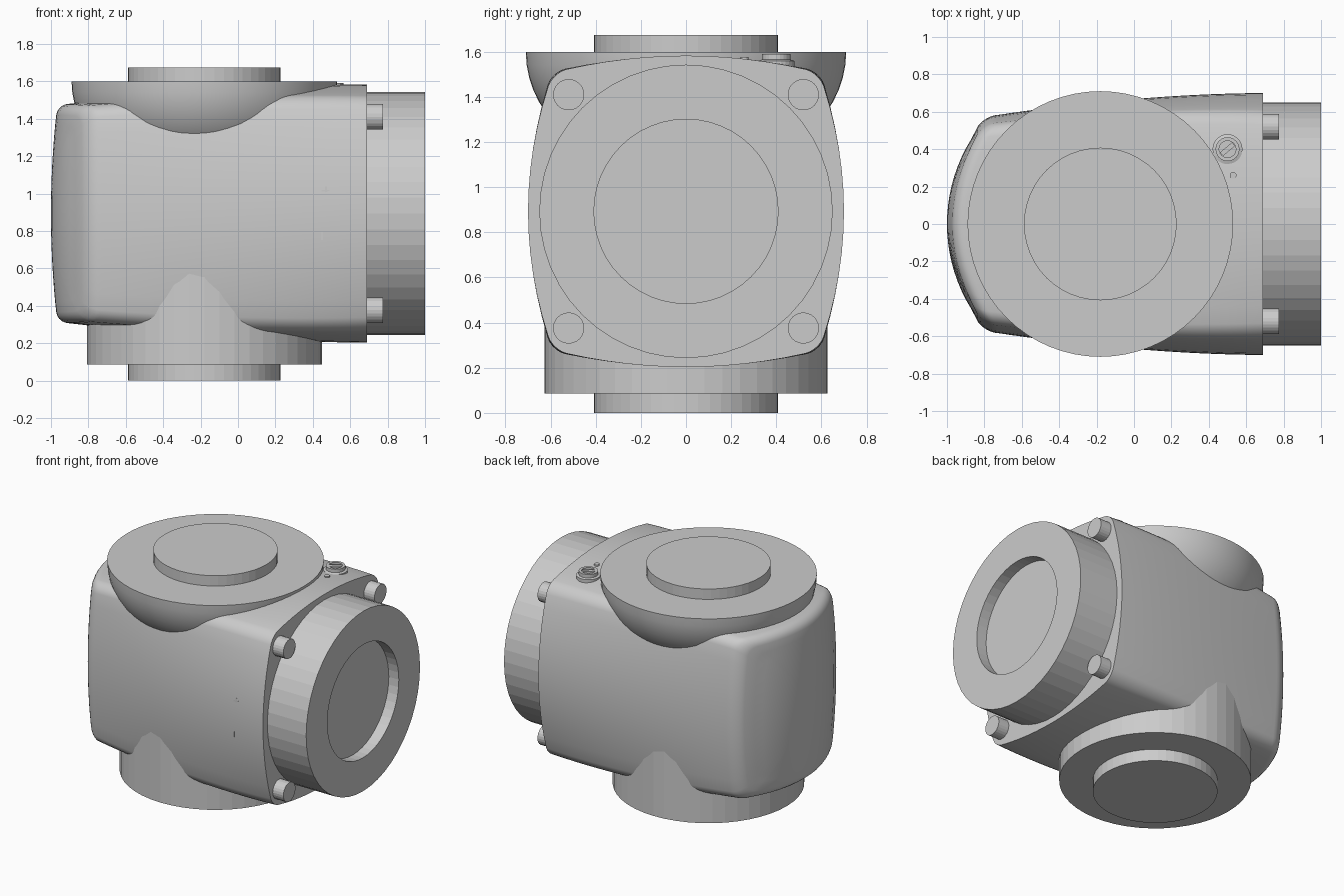
import bpy, bmesh, math
from mathutils import Matrix, Vector

cube = bpy.data.objects.get("Cube")
if cube:
    bpy.data.objects.remove(cube, do_unlink=True)

grey = bpy.data.materials.new("cast_grey")
grey.use_nodes = True
COLOUR = (0.6, 0.6, 0.6, 1)
grey.diffuse_color = COLOUR
grey.node_tree.nodes["Principled BSDF"].inputs["Base Color"].default_value = COLOUR

AXIS_X = -0.18   # vertical port axis
MID_Z = 0.893    # height of the horizontal port axis
END_X = 0.69     # mounting face of the body
UP = Matrix()
TO_RIGHT = Matrix.Rotation(math.pi / 2, 4, 'Y')


def finish(name, bm, smooth=False):
    bmesh.ops.remove_doubles(bm, verts=bm.verts, dist=1e-5)
    bmesh.ops.recalc_face_normals(bm, faces=bm.faces)
    mesh = bpy.data.meshes.new(name)
    bm.to_mesh(mesh)
    bm.free()
    mesh.materials.append(grey)
    ob = bpy.data.objects.new(name, mesh)
    bpy.context.collection.objects.link(ob)
    if smooth:
        bpy.ops.object.select_all(action='DESELECT')
        ob.select_set(True)
        bpy.context.view_layer.objects.active = ob
        bpy.ops.object.shade_smooth_by_angle(angle=math.radians(35))
    return ob


def lathe(name, profile, loc, turn=UP, steps=48, smooth=False):
    """Revolve (radius, height) points about the local z axis."""
    bm = bmesh.new()
    vs = [bm.verts.new((r, 0, h)) for r, h in profile]
    es = [bm.edges.new(pair) for pair in zip(vs, vs[1:])]
    bmesh.ops.spin(bm, geom=vs + es, cent=(0, 0, 0), axis=(0, 0, 1),
                   angle=2 * math.pi, steps=steps)
    bm.transform(Matrix.Translation(loc) @ turn)
    return finish(name, bm, smooth)


def disc(name, r, h, loc, turn=UP, steps=48):
    return lathe(name, [(0, 0), (r, 0), (r, h), (0, h)], loc, turn, steps)


def box(name, size, loc, turn=UP):
    bm = bmesh.new()
    bmesh.ops.create_cube(bm, size=1)
    bm.transform(Matrix.Translation(loc) @ turn @ Matrix.Diagonal((*size, 1)))
    return finish(name, bm)


# Body: bulged rounded-square sections lofted to a domed end
def outline():
    """(side y, side z, arc y, arc z) describing a rounded square."""
    pts = []
    corners = [(1, 1), (-1, 1), (-1, -1), (1, -1)]
    for i, (cy, cz) in enumerate(corners):
        for k in range(6):
            a = math.pi / 2 * (i + k / 5)
            pts.append((cy, cz, math.cos(a), math.sin(a)))
        ny, nz = corners[(i + 1) % 4]
        a = math.pi / 2 * (i + 1)
        for k in range(1, 12):
            f = k / 12
            pts.append((cy + (ny - cy) * f, cz + (nz - cz) * f, math.cos(a), math.sin(a)))
    return pts


OUTLINE = outline()
ROUND = 0.06


def section(x):
    s = min(max((x + 1) / (END_X + 1), 0), 1)
    grow = 1 - (1 - s) ** 1.8
    sag_y, sag_z = 0.04 + 0.07 * s, 0.02 + 0.055 * s
    a, b = 0.54 + 0.16 * grow - sag_y, 0.575 + 0.115 * grow - sag_z
    ring = []
    for cy, cz, ay, az in OUTLINE:
        y, z = cy * (a - ROUND) + ay * ROUND, cz * (b - ROUND) + az * ROUND
        ring.append((y + sag_y * (1 - (z / b) ** 2) * y / a,
                     z + sag_z * (1 - (y / a) ** 2) * z / b))
    return ring


def dome(y, z):
    return -1 + 0.86 - math.sqrt(0.86 ** 2 - y * y) + 0.1 * z * z


bm = bmesh.new()
rings = []
base = section(-0.85)
for k in range(1, 10):                      # domed end
    f = k / 10 * 0.9
    rings.append([(dome(y * f, z * f), y * f, z * f) for y, z in base])
for k in range(6):                          # rounded rim
    a = math.pi / 2 * k / 5
    f = 0.9 + 0.1 * math.sin(a)
    pts = []
    for i, (y, z) in enumerate(base):
        start = dome(y, z) + ROUND
        ey, ez = section(start)[i]
        pts.append((dome(y * f, z * f) + ROUND * (1 - math.cos(a)), ey * f, ez * f))
    rings.append(pts)
for k in range(1, 17):                      # flared sides
    t = k / 16
    pts = []
    for i, (y, z) in enumerate(base):
        start = dome(y, z) + ROUND
        x = start + (END_X - start) * t
        pts.append((x, *section(x)[i]))
    rings.append(pts)
loops = [[bm.verts.new((x, y, z + MID_Z)) for x, y, z in r] for r in rings]
n = len(OUTLINE)
for lo, hi in zip(loops, loops[1:]):
    for i in range(n):
        j = (i + 1) % n
        bm.faces.new((lo[i], lo[j], hi[j], hi[i]))
tip = bm.verts.new((-1, 0, MID_Z))
for i in range(n):
    bm.faces.new((tip, loops[0][(i + 1) % n], loops[0][i]))
bm.faces.new(loops[-1])
finish("valve_body", bm, smooth=True)

# Top port: round-bottomed flange and plug
BOWL = 0.45
bowl = [(0, 0)] + [(0.71 - BOWL + BOWL * math.cos(a), -BOWL * math.sin(a))
                   for a in (math.pi / 2 * k / 12 for k in range(13))] + [(0, -BOWL)]
lathe("top_flange", bowl, (AXIS_X, 0, 1.6), steps=64, smooth=True)
disc("top_plug", 0.408, 0.085, (AXIS_X, 0, 1.59))

# Bottom port
disc("bottom_port", 0.628, 0.6, (AXIS_X, 0, 0.085))
disc("bottom_plug", 0.408, 0.095, (AXIS_X, 0, 0))

# Side port with recessed face
lathe("side_port", [(0, -0.02), (0.65, -0.02), (0.65, 0.31), (0.408, 0.31),
                    (0.408, 0.23), (0, 0.23)], (END_X, 0, MID_Z), TO_RIGHT)

# Mounting screws
for sy in (-1, 1):
    for sz in (-1, 1):
        side = ("front" if sy < 0 else "back") + ("_lower" if sz < 0 else "_upper")
        disc(side + "_screw", 0.069, 0.105, (END_X - 0.02, sy * 0.52, MID_Z + sz * 0.517),
             TO_RIGHT, 24)

# Bleed screw with slotted head, and a small pin beside it
lathe("bleed_screw", [(0, 0), (0.08, 0), (0.08, 0.04), (0.064, 0.045), (0.064, 0.07),
                      (0.045, 0.07), (0.045, 0.055), (0, 0.055)], (0.5, 0.4, 1.52), steps=24)
box("bleed_screw_bar", (0.085, 0.025, 0.02), (0.5, 0.4, 1.579),
    Matrix.Rotation(math.radians(40), 4, 'Z'))
disc("bleed_pin", 0.018, 0.03, (0.53, 0.26, 1.547), steps=16)

# Raised direction marks on the front side
MARK_Y = -0.69
box("minus_mark", (0.01, 0.016, 0.045), (0.45, MARK_Y + 0.004, 0.775))
box("plus_mark_upright", (0.01, 0.016, 0.045), (0.47, MARK_Y + 0.006, 1.015))
box("plus_mark_bar", (0.045, 0.016, 0.01), (0.47, MARK_Y + 0.006, 1.015))
TO_FRONT = Matrix.Rotation(math.pi / 2, 4, 'X')
lathe("turn_mark", [(0.022, 0), (0.032, 0), (0.032, 0.016), (0.022, 0.016), (0.022, 0)],
      (0.47, MARK_Y + 0.012, 0.9), TO_FRONT, 20)
